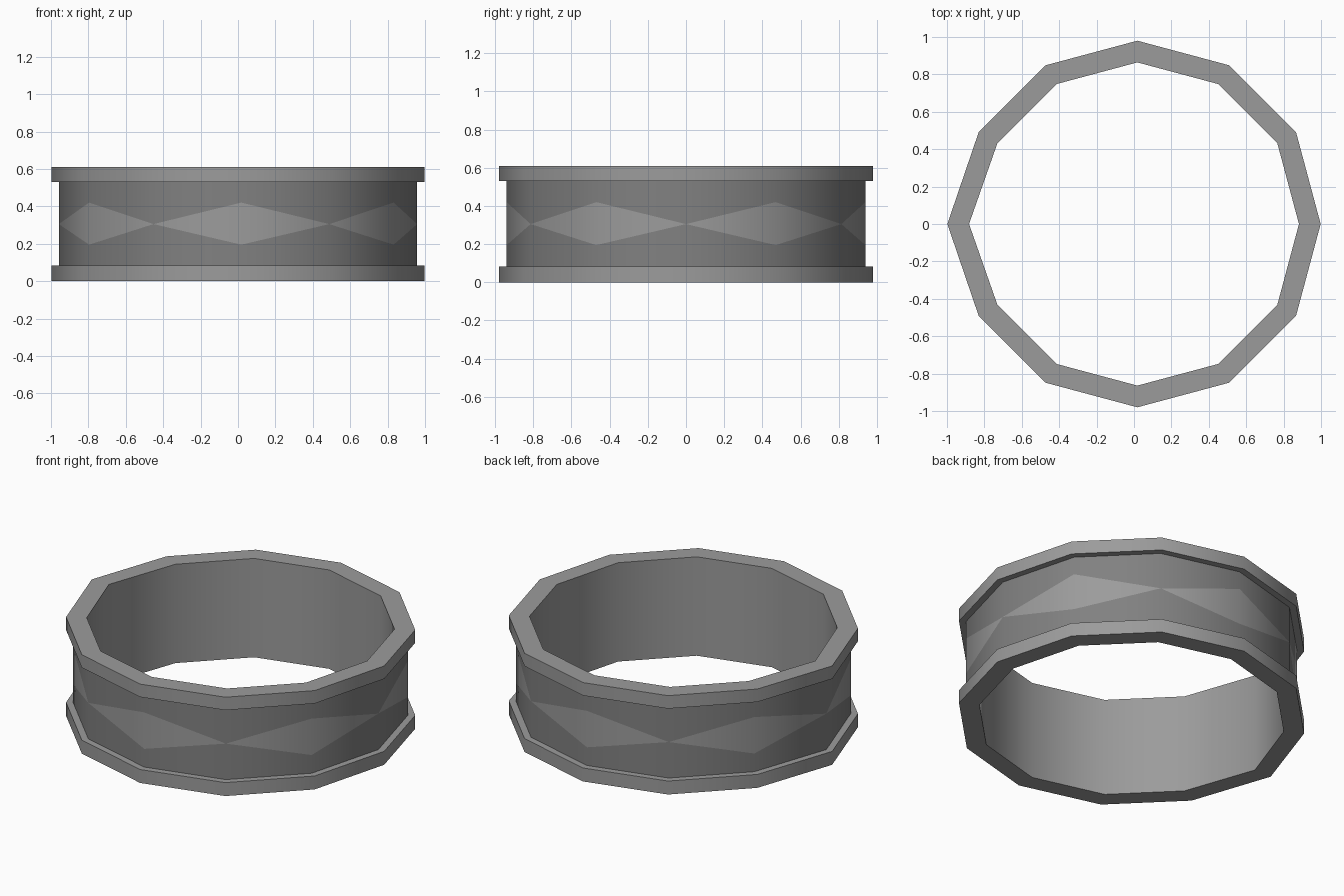
import bpy, bmesh, math

if "Cube" in bpy.data.objects:
    bpy.data.objects.remove(bpy.data.objects["Cube"])

N = 12
R_IN, R_BODY, R_RIM = 0.864, 0.94, 0.98
Z1, Z2, H = 0.083, 0.53, 0.61         # rim heights
MID, LO, HI = 0.305, 0.195, 0.42      # diamond tip, bottom and top


def point(i, r, z):
    """Corner i of the twelve-sided ring; the left corner is pulled outwards."""
    a = 2 * math.pi * i / N
    x = 0.018 + r * math.cos(a) - (0.036 if i == N // 2 else 0)
    return (x, r * math.sin(a), z)


def grey(name, v):
    m = bpy.data.materials.new(name)
    m.diffuse_color = (v, v, v, 1)
    m.use_nodes = True
    m.node_tree.nodes["Principled BSDF"].inputs["Base Color"].default_value = m.diffuse_color
    return m


def make(name, bm, mats):
    bmesh.ops.recalc_face_normals(bm, faces=bm.faces)
    me = bpy.data.meshes.new(name)
    bm.to_mesh(me)
    bm.free()
    for m in mats:
        me.materials.append(m)
    ob = bpy.data.objects.new(name, me)
    bpy.context.collection.objects.link(ob)
    bpy.ops.object.select_all(action='DESELECT')
    ob.select_set(True)
    bpy.context.view_layer.objects.active = ob
    bpy.ops.object.shade_smooth_by_angle(angle=math.radians(42))


bm = bmesh.new()

# Cross-section of rims and inner wall, from the body top round to the body bottom
profile = [(R_BODY, Z2), (R_RIM, Z2), (R_RIM, H), (R_IN, H),
           (R_IN, 0), (R_RIM, 0), (R_RIM, Z1), (R_BODY, Z1)]
cols = [[bm.verts.new(point(i, r, z)) for r, z in profile] for i in range(N)]
for i in range(N):
    a, b = cols[i], cols[(i + 1) % N]
    for k in range(len(profile) - 1):
        bm.faces.new((a[k], b[k], b[k + 1], a[k + 1]))

# Recessed outer wall: lighter diamonds on every other corner, meeting at their tips
marks = [[bm.verts.new(point(i, R_BODY, z)) for z in ((LO, HI) if i % 2 else (MID,))]
         for i in range(N)]
for i in range(N):
    j = (i + 1) % N
    t, d = (j, i) if i % 2 else (i, j)
    tip, (lo, hi) = marks[t][0], marks[d]
    bm.faces.new((cols[t][-1], cols[d][-1], lo, tip)).material_index = 1
    bm.faces.new((tip, lo, hi))
    bm.faces.new((tip, hi, cols[d][0], cols[t][0])).material_index = 1

make("ring_band", bm, [grey("metal", 0.33), grey("dark_metal", 0.22)])
